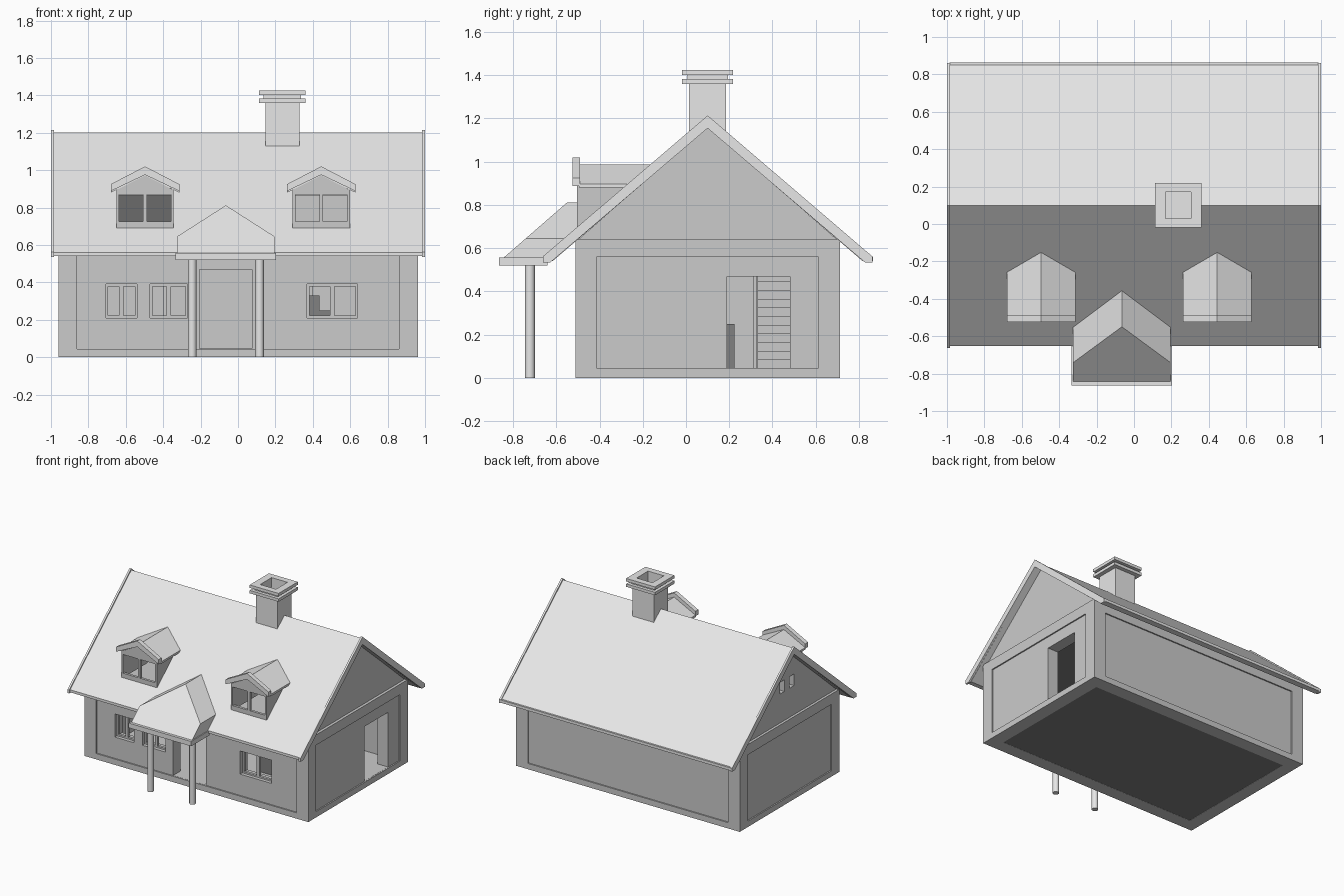
import bpy, bmesh, math
from mathutils import Vector

if "Cube" in bpy.data.objects:
    bpy.data.objects.remove(bpy.data.objects["Cube"])


def material(name, v):
    m = bpy.data.materials.new(name)
    m.diffuse_color = (v, v, v, 1)
    m.use_nodes = True
    m.node_tree.nodes["Principled BSDF"].inputs["Base Color"].default_value = m.diffuse_color
    return m


LIGHT = material("light_grey", 0.8)
WALL = material("wall_grey", 0.6)
DARK = material("dark_grey", 0.22)


def finish(name, bm, mat):
    bmesh.ops.recalc_face_normals(bm, faces=bm.faces)
    me = bpy.data.meshes.new(name)
    bm.to_mesh(me)
    bm.free()
    me.materials.append(mat)
    ob = bpy.data.objects.new(name, me)
    bpy.context.collection.objects.link(ob)
    return ob


def boxes(name, mat, *specs):
    """One object from boxes given as (x0, x1, y0, y1, z0, z1)."""
    bm = bmesh.new()
    for x0, x1, y0, y1, z0, z1 in specs:
        vs = bmesh.ops.create_cube(bm, size=1)["verts"]
        for v in vs:
            v.co = Vector(((x0 + x1) / 2 + v.co.x * (x1 - x0),
                           (y0 + y1) / 2 + v.co.y * (y1 - y0),
                           (z0 + z1) / 2 + v.co.z * (z1 - z0)))
    return finish(name, bm, mat)


def prism(name, mat, pts, place, move):
    """Profile placed in space by place(u, v), then swept along move."""
    bm = bmesh.new()
    face = bm.faces.new([bm.verts.new(place(u, v)) for u, v in pts])
    ext = bmesh.ops.extrude_face_region(bm, geom=[face])["geom"]
    bmesh.ops.translate(bm, vec=move, verts=[g for g in ext if isinstance(g, bmesh.types.BMVert)])
    return finish(name, bm, mat)


def cut(ob, *specs):
    """Subtract boxes from an object one after another."""
    for s in specs:
        c = boxes("cutter", ob.data.materials[0], s)
        c.hide_render = True
        m = ob.modifiers.new("cut", 'BOOLEAN')
        m.operation, m.solver, m.object = 'DIFFERENCE', 'EXACT', c
        bpy.context.view_layer.objects.active = ob
        bpy.ops.object.modifier_apply(modifier=m.name)
        bpy.data.objects.remove(c)


# Walls: hollow box with recessed panels, windows and doors
windows = [(-0.706, -0.54), (-0.47, -0.27), (0.37, 0.64)]
walls = boxes("walls", WALL, (-0.96, 0.962, -0.512, 0.712, 0, 0.64))
R = 0.01
cut(walls,
    (-0.86, 0.86, -0.41, 0.61, -0.1, 0.8),
    (-0.86, 0.86, -0.6, -0.512 + R, 0.045, 0.56),
    (-0.86, 0.86, 0.712 - R, 0.8, 0.045, 0.56),
    (0.962 - R, 1.1, -0.415, 0.612, 0.045, 0.56),
    (-1.1, -0.96 + R, -0.415, 0.612, 0.045, 0.56),
    (-0.205, 0.075, -0.6, -0.3, 0.046, 0.47),
    (0.7, 1.1, 0.19, 0.48, 0.046, 0.47),
    *[(a, b, -0.6, -0.3, 0.21, 0.39) for a, b in windows])

# Window frames with a centre bar
f = 0.012
for i, (a, b) in enumerate(windows):
    m = (a + b) / 2
    y0, y1 = -0.475, -0.455
    boxes(f"window_frame_{i + 1}", WALL,
          (a, a + f, y0, y1, 0.21, 0.39), (b - f, b, y0, y1, 0.21, 0.39),
          (m - f, m + f, y0, y1, 0.21, 0.39),
          (a, b, y0, y1, 0.21, 0.21 + f), (a, b, y0, y1, 0.39 - f, 0.39))

# Gable ends, set back a little from the walls
for side, name in ((1, "right_gable"), (-1, "left_gable")):
    g = prism(name, WALL, [(-0.51, 0.63), (0.71, 0.63), (0.1, 1.162)],
              lambda u, v: (side * 0.94, u, v), (-side * 0.07, 0, 0))
    if side < 0:
        cut(g, *[(-1.1, -0.8, y - 0.028, y + 0.028, 0.865, 0.955) for y in (0.165, 0.045)])

# Floors: wall-coloured on top, dark on the faces that look down
for name, z0, z1 in (("ground_floor", 0.001, 0.045), ("attic_floor", 0.57, 0.63)):
    floor = boxes(name, WALL, (-0.86, 0.86, -0.41, 0.61, z0, z1))
    floor.data.materials.append(DARK)
    for p in floor.data.polygons:
        p.material_index = int(p.normal.z < -0.5)

# Inside: stairs, the wall beside them, attic wall and an armchair
boxes("stairs", WALL, *[(0.4 - 0.07 * (i + 1), 0.4 - 0.07 * i, 0.33, 0.48, 0.045,
                         0.045 + 0.04 * (i + 1)) for i in range(11)])
boxes("stair_wall", WALL, (-0.4, 0.4, 0.31, 0.328, 0.045, 0.57))
boxes("attic_wall", WALL, (0.2, 0.75, 0.08, 0.12, 0.63, 1.1))
boxes("armchair", DARK, (0.25, 0.5, -0.1, 0.225, 0.045, 0.25),
      (0.25, 0.435, -0.1, 0.18, 0.25, 0.33))


# Main roof slab, the raised boards at its ends and the back eave strip
def roof_profile(half, top, under, eave, low):
    inner = half - 0.035
    return [(0.1 - half, low), (0.1 - half, eave), (0.1, top), (0.1 + half, eave),
            (0.1 + half, low), (0.1 + inner, low), (0.1, under), (0.1 - inner, low)]


roof = prism("main_roof", LIGHT, roof_profile(0.752, 1.202, 1.157, 0.56, 0.54),
             lambda u, v: (-0.986, u, v), (1.972, 0, 0))
for side, name in ((1, "right_roof_board"), (-1, "left_roof_board")):
    prism(name, LIGHT, roof_profile(0.762, 1.214, 1.155, 0.562, 0.535),
          lambda u, v: (side * 0.985, u, v), (side * 0.015, 0, 0))
boxes("back_eave_strip", LIGHT, (-0.986, 0.986, 0.848, 0.864, 0.54, 0.562))

# Dormers: open window front, side walls, gable, roof and front board
for cx, name in ((-0.497, "left_dormer"), (0.445, "right_dormer")):
    cut(roof, (cx - 0.14, cx + 0.14, -0.485, -0.24, 0.5, 0.885))
    w, y0, y1 = 0.153, -0.503, -0.483
    boxes(name + "_walls", WALL,
          (cx - w, cx - 0.138, y0, -0.2, 0.69, 0.9), (cx + 0.138, cx + w, y0, -0.2, 0.69, 0.9),
          (cx - 0.138, cx + 0.138, y0, y1, 0.69, 0.725),
          (cx - 0.138, cx + 0.138, y0, y1, 0.87, 0.9),
          (cx - 0.01, cx + 0.01, y0, y1, 0.725, 0.87))
    prism(name + "_gable", WALL, [(-0.14, 0.9), (0.14, 0.9), (0, 0.972)],
          lambda u, v: (cx + u, y0, v), (0, 0.02, 0))
    prism(name + "_roof", LIGHT, [(-0.183, 0.88), (-0.183, 0.896), (0, 0.987), (0.183, 0.896),
                                  (0.183, 0.88), (0, 0.968)],
          lambda u, v: (cx + u, -0.495, v), (0, 0.345, 0))
    prism(name + "_front_board", LIGHT, [(-0.183, 0.888), (-0.183, 0.925), (0, 1.02),
                                         (0.183, 0.925), (0.183, 0.888), (0, 0.975)],
          lambda u, v: (cx + u, -0.525, v), (0, 0.035, 0))

# Porch: sloped-front roof parallel to the main roof, edge board and round posts
px = -0.065
prism("porch_roof", LIGHT, [(-0.261, 0.555), (0.261, 0.555), (0.261, 0.645), (0, 0.812),
                            (-0.261, 0.645)],
      lambda u, v: (px + u, -0.845 + (v - 0.555) * 1.15, v), (0, 0.21, 0))
boxes("porch_edge_board", LIGHT, (px - 0.268, px + 0.268, -0.864, -0.64, 0.52, 0.557))
for side, name in ((-1, "left_post"), (1, "right_post")):
    bpy.ops.mesh.primitive_cylinder_add(vertices=24, radius=0.023, depth=0.53,
                                        location=(px + side * 0.18, -0.722, 0.265))
    post = bpy.context.object
    post.name = name
    post.data.materials.append(LIGHT)
    bpy.ops.object.shade_smooth_by_angle(angle=math.radians(35))

# Chimney: shaft with two cap bands and a square flue
cx, cy = 0.237, 0.1
for name, hx, hy, z0, z1 in (("chimney_shaft", 0.091, 0.086, 1.06, 1.365),
                             ("chimney_lower_band", 0.124, 0.118, 1.36, 1.383),
                             ("chimney_neck", 0.1, 0.094, 1.38, 1.405),
                             ("chimney_upper_band", 0.124, 0.118, 1.402, 1.425)):
    part = boxes(name, LIGHT, (cx - hx, cx + hx, cy - hy, cy + hy, z0, z1))
    cut(part, (cx - 0.068, cx + 0.068, cy - 0.07, cy + 0.07, 1.22, 1.6))
